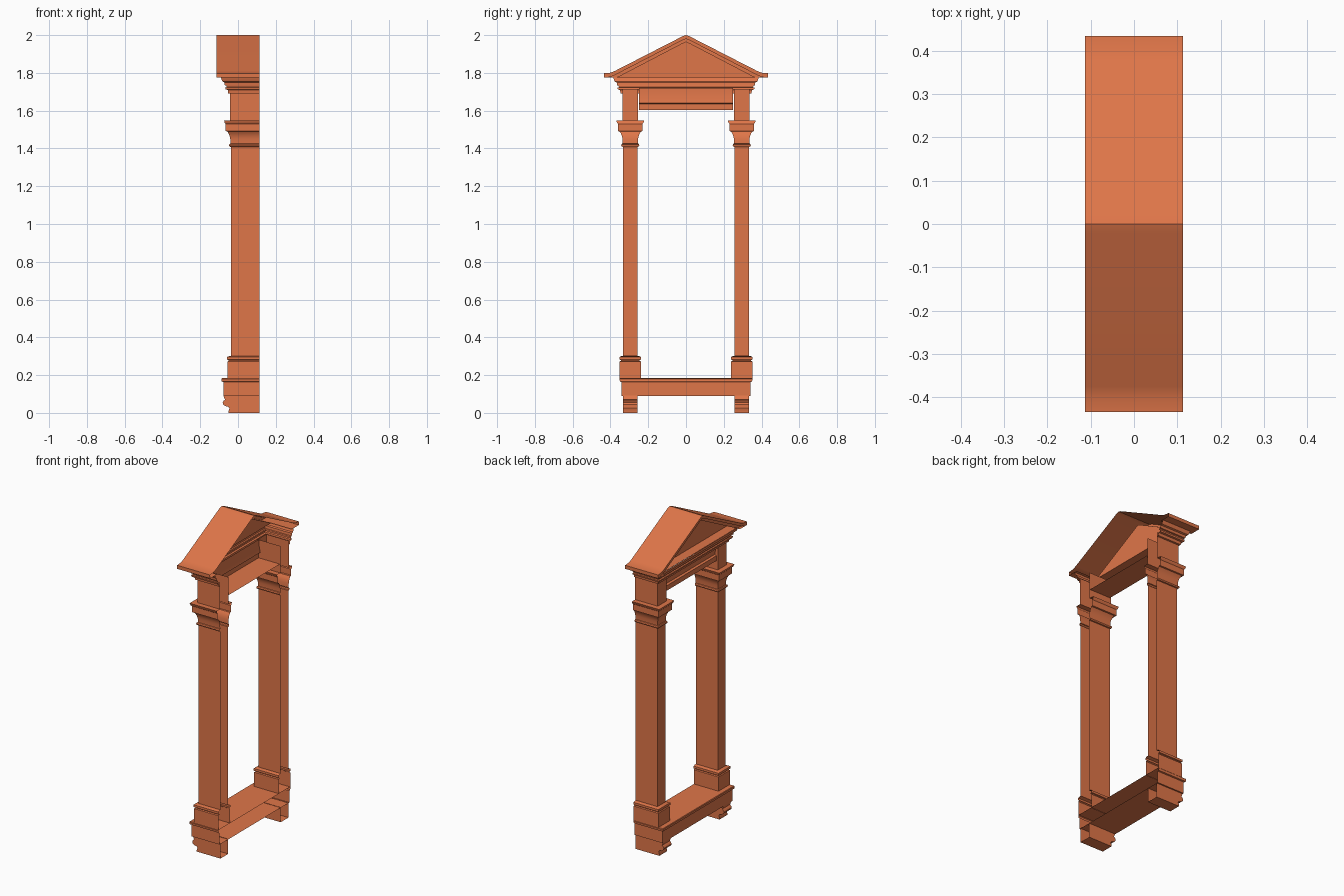
import bpy, math

BACK = 0.113
mat = bpy.data.materials.new("terracotta")
mat.diffuse_color = (0.74, 0.18, 0.066, 1)


def make(name, verts, faces):
    me = bpy.data.meshes.new(name)
    me.from_pydata(verts, [], faces)
    me.materials.append(mat)
    ob = bpy.data.objects.new(name, me)
    bpy.context.collection.objects.link(ob)
    bpy.ops.object.select_all(action='DESELECT')
    ob.select_set(True)
    bpy.context.view_layer.objects.active = ob
    bpy.ops.object.shade_smooth_by_angle(angle=math.radians(30))
    return ob


def u_shell(name, xf, y0, y1, profile, bottom=False, top=False):
    """Moulding wrapped round three sides, open at the wall side.
    profile rows: (z, front offset, side offset)"""
    v, f = [], []
    for z, fo, so in profile:
        v += [(BACK, y0 - so, z), (xf - fo, y0 - so, z),
              (xf - fo, y1 + so, z), (BACK, y1 + so, z)]
    n = len(profile)
    for r in range(n - 1):
        a, b = r * 4, r * 4 + 4
        for i in range(3):
            f.append((a + i + 1, a + i, b + i, b + i + 1))
    if bottom:
        f.append((0, 1, 2, 3))
    if top:
        e = 4 * (n - 1)
        f.append((e + 3, e + 2, e + 1, e))
    return make(name, v, f)


def even(rows):
    return [(z, o, o) for z, o in rows]


# pilaster: pedestal, shaft, capital and entablature block
pilaster = even([
    (0.182, 0.018), (0.272, 0.018), (0.276, 0.012), (0.280, 0.012), (0.282, 0.020),
    (0.296, 0.020), (0.300, 0.010), (0.302, 0.0),
    (1.408, 0.0), (1.410, 0.007), (1.417, 0.010), (1.424, 0.007), (1.426, 0.002),
    (1.450, 0.003), (1.465, 0.006), (1.480, 0.012), (1.490, 0.019), (1.492, 0.027),
    (1.530, 0.027), (1.535, 0.032), (1.548, 0.036), (1.548, 0.004), (1.715, 0.004)])
# scrolled bracket under the sill
bracket = [(z, o, 0) for z, o in [
    (0.0, 0.005), (0.010, 0.005), (0.025, 0.0), (0.033, 0.008), (0.036, 0.022),
    (0.044, 0.033), (0.054, 0.036), (0.063, 0.032), (0.070, 0.024), (0.078, 0.027),
    (0.092, 0.033)]]

for side, s in (("left", -1), ("right", 1)):
    lo, hi = sorted((s * 0.257, s * 0.333))
    u_shell(side + "_pilaster", -0.038, lo, hi, pilaster)
    u_shell(side + "_bracket", -0.045, lo, hi, bracket, bottom=True)

# sill
u_shell("sill", -0.078, -0.342, 0.342, even([
    (0.090, 0.0), (0.163, 0.0), (0.166, 0.008), (0.180, 0.010), (0.184, 0.007)]),
    bottom=True, top=True)

# lintel between the pilasters: soffit and frieze
make("lintel",
     [(x, y, z) for x, z in ((BACK, 1.604), (-0.034, 1.604), (-0.034, 1.635),
                             (-0.022, 1.640), (-0.030, 1.680), (-0.030, 1.72))
      for y in (-0.25, 0.25)],
     [(2 * i, 2 * i + 2, 2 * i + 3, 2 * i + 1) for i in range(5)])

# horizontal cornice
u_shell("cornice", -0.038, -0.333, 0.333, even([
    (1.690, 0.004), (1.692, 0.014), (1.710, 0.016), (1.712, 0.028), (1.722, 0.030),
    (1.724, 0.022), (1.732, 0.024), (1.734, 0.032), (1.750, 0.034), (1.754, 0.044),
    (1.765, 0.049), (1.776, 0.052)]))

# pediment: roof, stepped rake, recessed gable panel, from half outlines (y, z)
outer = [(0, 2.0), (0.02, 1.993), (0.375, 1.811), (0.40, 1.801), (0.435, 1.798), (0.435, 1.776)]
mid = [(0, 1.983), (0.02, 1.975), (0.365, 1.797), (0.385, 1.787), (0.41, 1.780), (0.41, 1.776)]
inner = [(0, 1.966), (0.02, 1.957), (0.340, 1.790), (0.355, 1.782), (0.366, 1.778), (0.366, 1.776)]


def mirror(half):
    return [(-y, z) for y, z in reversed(half[1:])] + half


rows = [(BACK, outer), (-0.113, outer), (-0.113, mid), (-0.095, mid),
        (-0.095, inner), (-0.030, inner)]
v, f = [], []
for x, half in rows:
    v += [(x, y, z) for y, z in mirror(half)]
n = 11
for r in range(len(rows) - 1):
    for i in range(n - 1):
        a, b = r * n + i, (r + 1) * n + i
        f.append((a, b, b + 1, a + 1)[::-1])
f.append(tuple(range(5 * n, 6 * n))[::-1])
f = [t[::-1] for t in f]
# orient outward: roof must face up
ob = make("pediment", v, f)
if ob.data.polygons[4].normal.z < 0:
    ob.data.flip_normals()

# undersides of the eaves and ledge in front of the gable panel
for side, s in (("left", -1), ("right", 1)):
    lo, hi = sorted((s * 0.366, s * 0.435))
    make(side + "_eave_soffit",
         [(-0.113, lo, 1.776), (-0.113, hi, 1.776), (BACK, hi, 1.776), (BACK, lo, 1.776)],
         [(0, 1, 2, 3)])
make("cornice_ledge",
     [(-0.09, -0.366, 1.777), (-0.03, -0.366, 1.777), (-0.03, 0.366, 1.777), (-0.09, 0.366, 1.777)],
     [(0, 1, 2, 3)])
